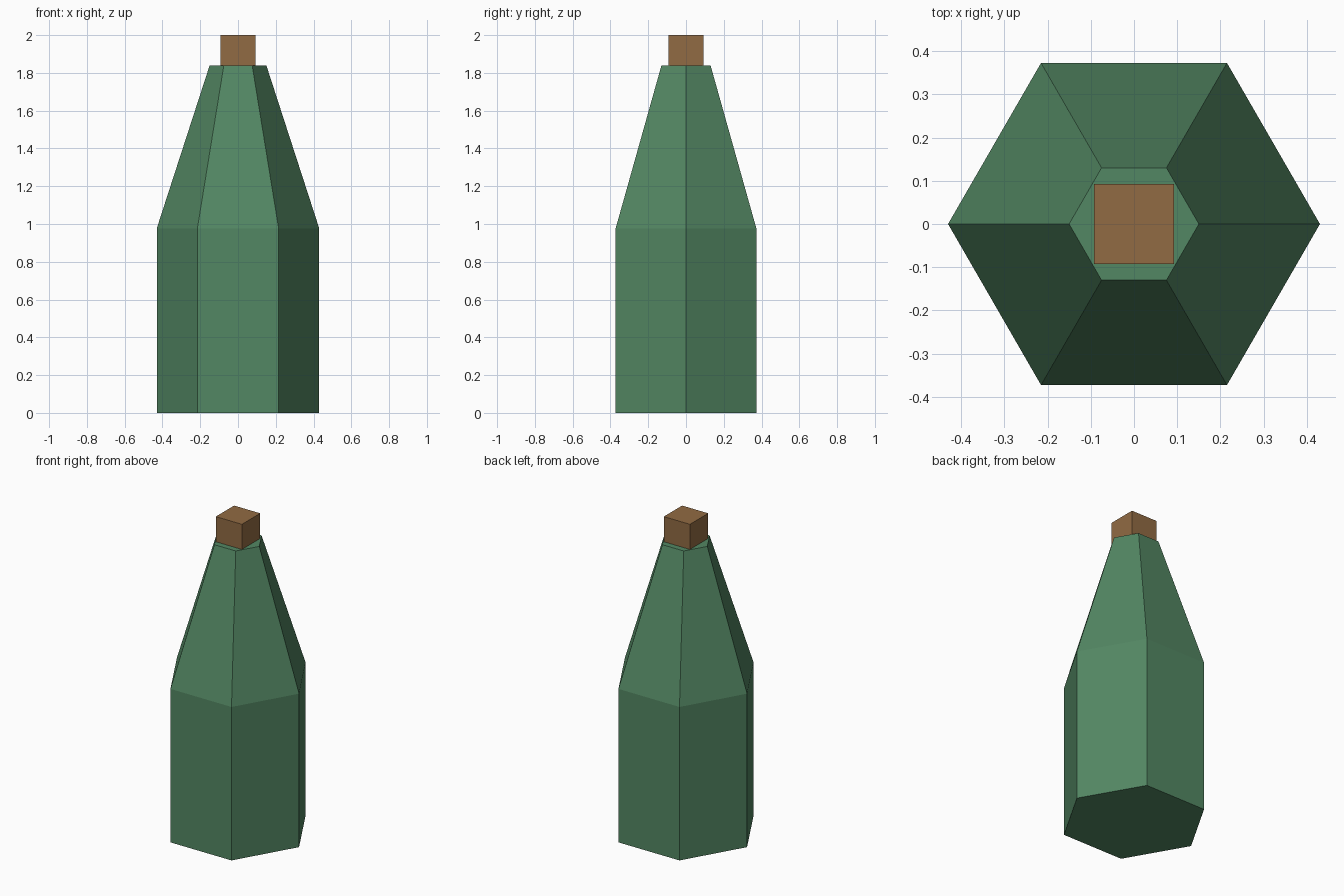
import bpy
import bmesh
import math

if "Cube" in bpy.data.objects:
    bpy.data.objects.remove(bpy.data.objects["Cube"])


def material(name, rgb):
    mat = bpy.data.materials.new(name)
    mat.diffuse_color = (*rgb, 1.0)
    mat.use_nodes = True
    mat.node_tree.nodes["Principled BSDF"].inputs["Base Color"].default_value = mat.diffuse_color
    return mat


def lathe(name, profile, sides, start_angle, mat):
    """Stack flat-sided rings of (radius, height) and cap both ends."""
    bm = bmesh.new()
    rings = []
    for radius, z in profile:
        ring = []
        for i in range(sides):
            a = start_angle + 2 * math.pi * i / sides
            ring.append(bm.verts.new((radius * math.cos(a), radius * math.sin(a), z)))
        rings.append(ring)
    for low, high in zip(rings, rings[1:]):
        for i in range(sides):
            j = (i + 1) % sides
            bm.faces.new((low[i], low[j], high[j], high[i]))
    bm.faces.new(rings[0][::-1])
    bm.faces.new(rings[-1])
    mesh = bpy.data.meshes.new(name)
    bm.to_mesh(mesh)
    bm.free()
    mesh.materials.append(mat)
    obj = bpy.data.objects.new(name, mesh)
    bpy.context.collection.objects.link(obj)
    return obj


green = material("green_glass", (0.086, 0.242, 0.125))
brown = material("cork_brown", (0.285, 0.147, 0.056))

# Six-sided bottle with straight body and tapering shoulder
lathe("bottle", [(0.43, 0.0), (0.43, 0.977), (0.15, 1.84)], 6, 0.0, green)

# Square cork on top of the neck
half = 0.092
lathe("cork", [(half * math.sqrt(2), 1.84), (half * math.sqrt(2), 2.0)],
      4, math.pi / 4, brown)
